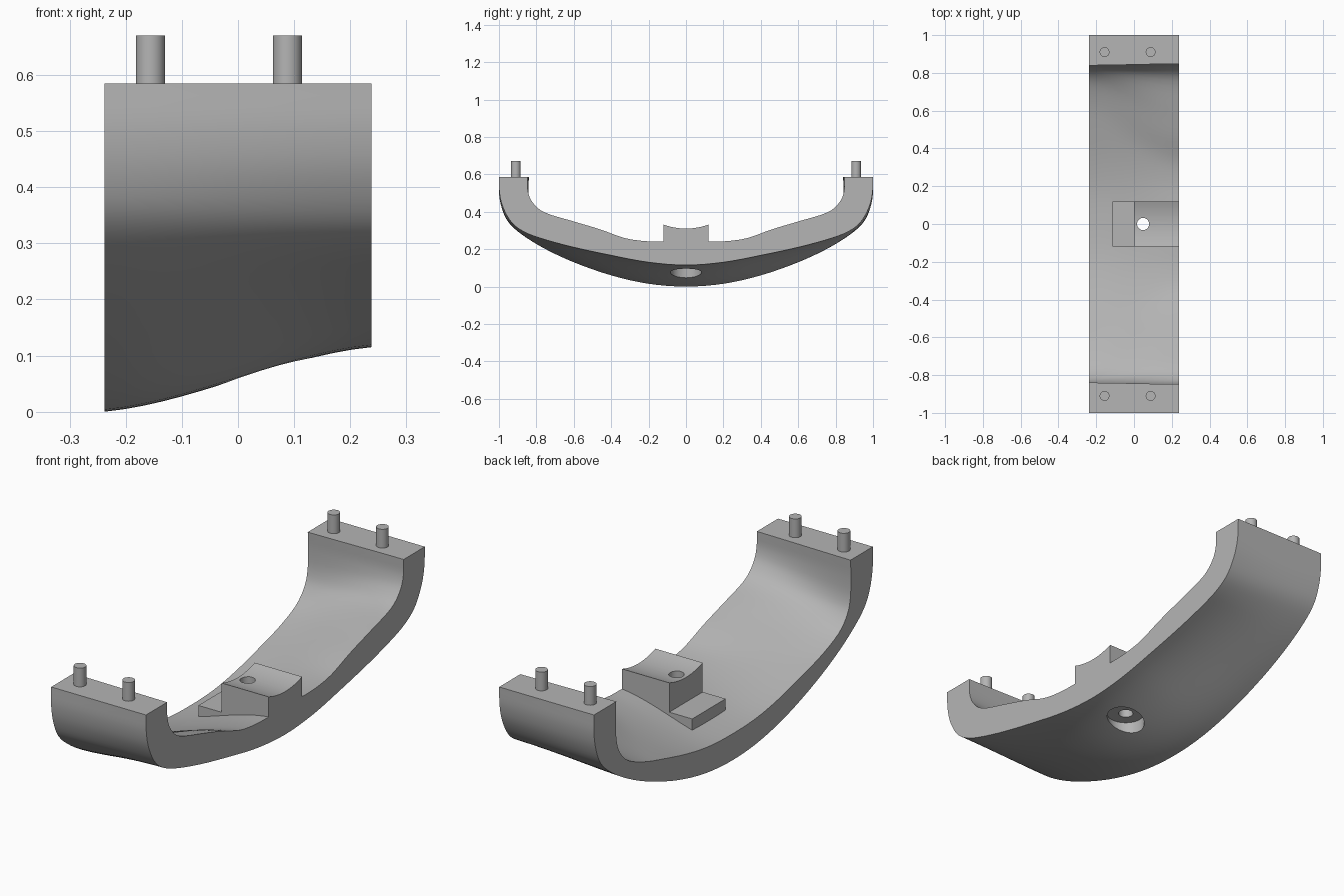
import bpy, bmesh, math
from mathutils import Vector

if "Cube" in bpy.data.objects:
    bpy.data.objects.remove(bpy.data.objects["Cube"])

HALF = 0.238   # half width of the strap along x
TOP = 0.585    # height of the two end pads

grey = bpy.data.materials.new("light grey")
grey.diffuse_color = (0.46, 0.46, 0.46, 1)
grey.use_nodes = True
grey.node_tree.nodes["Principled BSDF"].inputs["Base Color"].default_value = grey.diffuse_color


def finish(name, bm):
    """Turn a bmesh into a named grey object."""
    bmesh.ops.recalc_face_normals(bm, faces=bm.faces)
    mesh = bpy.data.meshes.new(name)
    bm.to_mesh(mesh)
    bm.free()
    mesh.materials.append(grey)
    obj = bpy.data.objects.new(name, mesh)
    bpy.context.collection.objects.link(obj)
    return obj


def loft(name, rings):
    """Skin a list of closed rings and cap both ends."""
    bm = bmesh.new()
    rows = [[bm.verts.new(p) for p in ring] for ring in rings]
    n = len(rows[0])
    for a, b in zip(rows, rows[1:]):
        for i in range(n):
            j = (i + 1) % n
            bm.faces.new((a[i], a[j], b[j], b[i]))
    bm.faces.new(rows[0][::-1])
    bm.faces.new(rows[-1])
    return finish(name, bm)


def cylinder(name, x, y, z0, z1, r, sides=40):
    ring = [(x + r * math.cos(2 * math.pi * i / sides),
             y + r * math.sin(2 * math.pi * i / sides)) for i in range(sides)]
    return loft(name, [[(px, py, z) for px, py in ring] for z in (z0, z1)])


def boolean(target, tool, operation):
    """Apply a boolean and remove the tool object."""
    mod = target.modifiers.new("boolean", "BOOLEAN")
    mod.object, mod.operation, mod.solver = tool, operation, "EXACT"
    bpy.context.view_layer.objects.active = target
    bpy.ops.object.modifier_apply(modifier=mod.name)
    bpy.data.objects.remove(tool)


def shade(obj):
    bpy.ops.object.select_all(action="DESELECT")
    obj.select_set(True)
    bpy.context.view_layer.objects.active = obj
    bpy.ops.object.shade_smooth_by_angle(angle=math.radians(30))


def smooth_curve(half, steps=4):
    """Mirror a half profile (pad edge to centre) and round it with a spline."""
    pts = [Vector(p) for p in half]
    pts += [Vector((-p.x, p.y)) for p in pts[-2::-1]]
    out = []
    for i in range(len(pts) - 1):
        p1, p2 = pts[i], pts[i + 1]
        p0 = pts[i - 1] if i else 2 * p1 - p2
        p3 = pts[i + 2] if i + 2 < len(pts) else 2 * p2 - p1
        for k in range(steps):
            t = k / steps
            out.append(0.5 * (2 * p1 + (p2 - p0) * t
                              + (2 * p0 - 5 * p1 + 4 * p2 - p3) * t ** 2
                              + (3 * p1 - p0 - 3 * p2 + p3) * t ** 3))
    return out + [pts[-1]]


# Half profiles (y, z) of the strap at its low and high side
outer_low = [(1, TOP), (1, .5), (.985, .42), (.95, .345), (.88, .28),
             (.76, .205), (.6, .13), (.4, .06), (.2, .015), (0, 0)]
outer_high = [(1, TOP), (.997, .5), (.977, .42), (.93, .34), (.86, .29),
              (.76, .253), (.6, .21), (.4, .167), (.2, .13), (0, .115)]
inner_low = [(.84, TOP), (.843, .5), (.838, .41), (.815, .345), (.755, .285),
             (.64, .235), (.5, .195), (.33, .153), (.17, .127), (0, .12)]
inner_high = [(.848, TOP), (.845, .51), (.82, .45), (.755, .396), (.6, .348),
              (.46, .306), (.33, .26), (.22, .243), (.12, .24), (0, .24)]

low = smooth_curve(outer_low) + smooth_curve(inner_low)[::-1]
high = smooth_curve(outer_high) + smooth_curve(inner_high)[::-1]
rings = []
for i in range(15):
    t = i / 14
    s = 0.4 * t + 0.6 * t * t * (3 - 2 * t)   # gentle S across the width
    rings.append([(-HALF + 2 * HALF * t, *a.lerp(b, s)) for a, b in zip(low, high)])
strap = loft("curved_strap", rings)

# Stepped mounting block with a hollowed top
rings = []
for i in range(13):
    y = -0.12 + 0.02 * i
    z = 0.31 + 0.021 * (y / 0.12) ** 2
    rings.append([(x, y, h) for x, h in (
        (-.115, .08), (-.115, .198), (0, .198), (0, z), (HALF, z), (HALF, .18))])
boolean(strap, loft("mounting_block", rings), "UNION")

# Screw hole, with a wide recess underneath
boolean(strap, cylinder("screw_recess", 0.048, 0, -0.1, 0.105, 0.082, 48), "DIFFERENCE")
boolean(strap, cylinder("screw_hole", 0.048, 0, -0.1, 0.5, 0.032), "DIFFERENCE")
shade(strap)

# Locating pins on the end pads
for side, y in (("front", -0.91), ("back", 0.91)):
    for hand, x in (("left", -0.156), ("right", 0.088)):
        shade(cylinder(f"{side}_{hand}_pin", x, y, TOP - 0.02, 0.67, 0.026))
